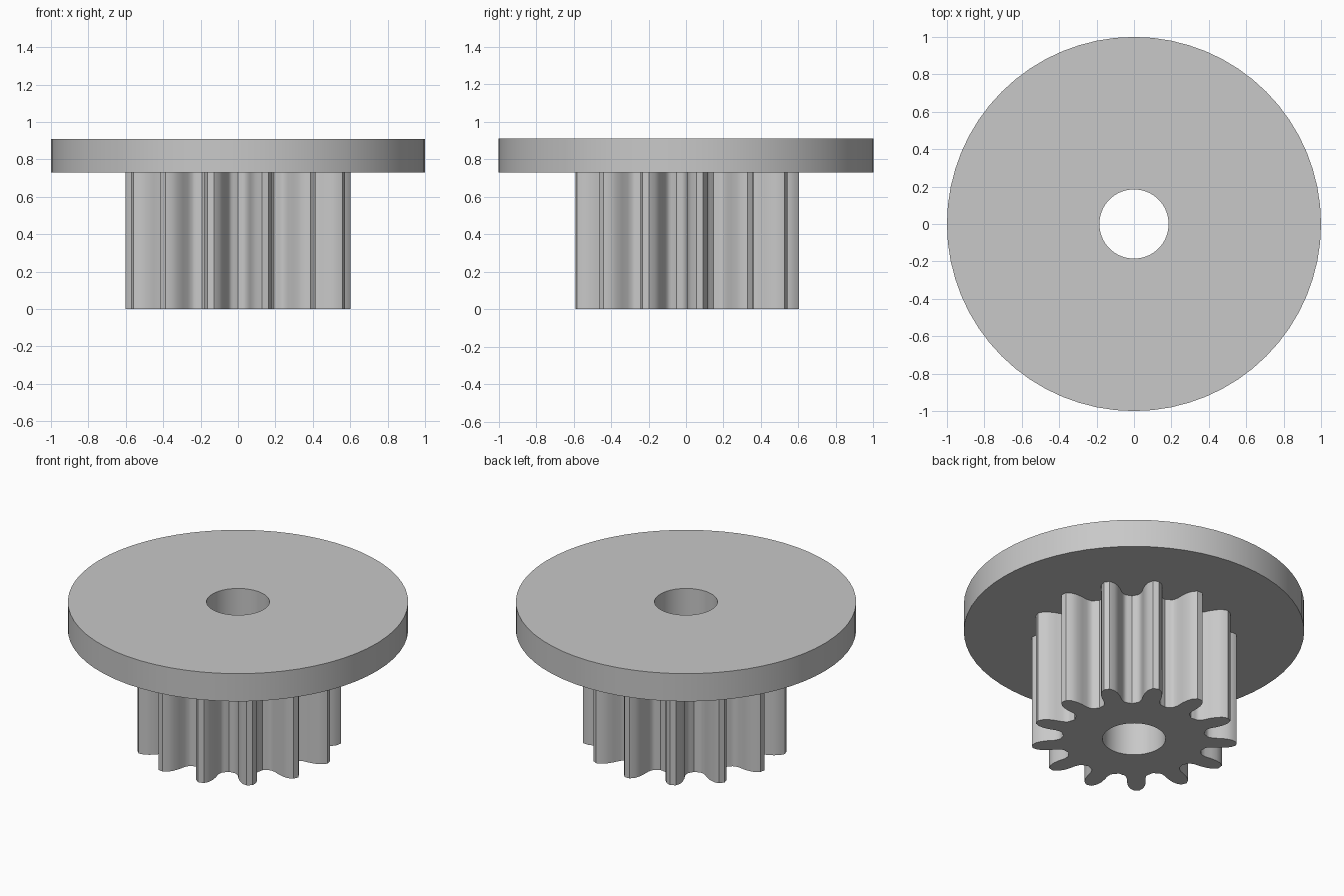
import bpy
import bmesh
import math

if "Cube" in bpy.data.objects:
    bpy.data.objects.remove(bpy.data.objects["Cube"], do_unlink=True)

TEETH = 13
BORE = 0.185
Z_BASE, Z_FLANGE, Z_TOP = 0.0, 0.73, 0.91

grey = bpy.data.materials.new("plain_grey")
grey.use_nodes = True
colour = (0.58, 0.58, 0.58, 1.0)
grey.diffuse_color = colour
grey.node_tree.nodes["Principled BSDF"].inputs["Base Color"].default_value = colour


def circle(radius, sides=64):
    return [(radius * math.cos(math.tau * i / sides),
             radius * math.sin(math.tau * i / sides)) for i in range(sides)]


def gear_outline():
    # One flank from root to tip: radius, half tooth width
    flank = [(0.42, 0.078), (0.426, 0.068), (0.438, 0.06), (0.465, 0.054),
             (0.505, 0.055), (0.545, 0.051), (0.578, 0.04), (0.604, 0.018)]
    points = []
    for t in range(TEETH):
        middle = math.pi / 2 + math.tau * t / TEETH
        tooth = [(0.416, -math.pi / TEETH)]
        tooth += [(math.hypot(r, w), -math.atan2(w, r)) for r, w in flank]
        tooth += [(math.hypot(r, w), math.atan2(w, r)) for r, w in reversed(flank)]
        points += [(r * math.cos(middle + a), r * math.sin(middle + a)) for r, a in tooth]
    return points


def bored_part(name, outline, z0, z1, cap_top=True):
    # Extrude an outline with a round hole through its centre
    bm = bmesh.new()
    rims = {z0: [], z1: []}
    for loop in (outline, circle(BORE)):
        rings = [[bm.verts.new((x, y, z)) for x, y in loop] for z in (z0, z1)]
        low, high = rings
        for i in range(len(loop)):
            j = (i + 1) % len(loop)
            bm.faces.new((low[i], low[j], high[j], high[i]))
            rims[z0].append(bm.edges.get((low[i], low[j])))
            rims[z1].append(bm.edges.get((high[i], high[j])))
    for z in ((z0, z1) if cap_top else (z0,)):
        bmesh.ops.triangle_fill(bm, edges=rims[z], use_beauty=True,
                                normal=(0, 0, 1 if z == z1 else -1))
    bmesh.ops.recalc_face_normals(bm, faces=bm.faces[:])
    # Keep normals outward even where the shell is open
    for f in bm.faces:
        if abs(f.normal.z) > 0.9:
            if (f.normal.z > 0) != (f.calc_center_median().z > (z0 + z1) / 2):
                bmesh.ops.reverse_faces(bm, faces=bm.faces[:])
            break
    mesh = bpy.data.meshes.new(name)
    bm.to_mesh(mesh)
    bm.free()
    mesh.materials.append(grey)
    obj = bpy.data.objects.new(name, mesh)
    bpy.context.collection.objects.link(obj)
    bpy.ops.object.select_all(action='DESELECT')
    obj.select_set(True)
    bpy.context.view_layer.objects.active = obj
    bpy.ops.object.shade_smooth_by_angle(angle=math.radians(30))
    return obj


# Toothed barrel, open where it meets the flange
bored_part("toothed_barrel", gear_outline(), Z_BASE, Z_FLANGE, cap_top=False)
# Wide round flange on top
bored_part("round_flange", circle(1.0), Z_FLANGE, Z_TOP)
